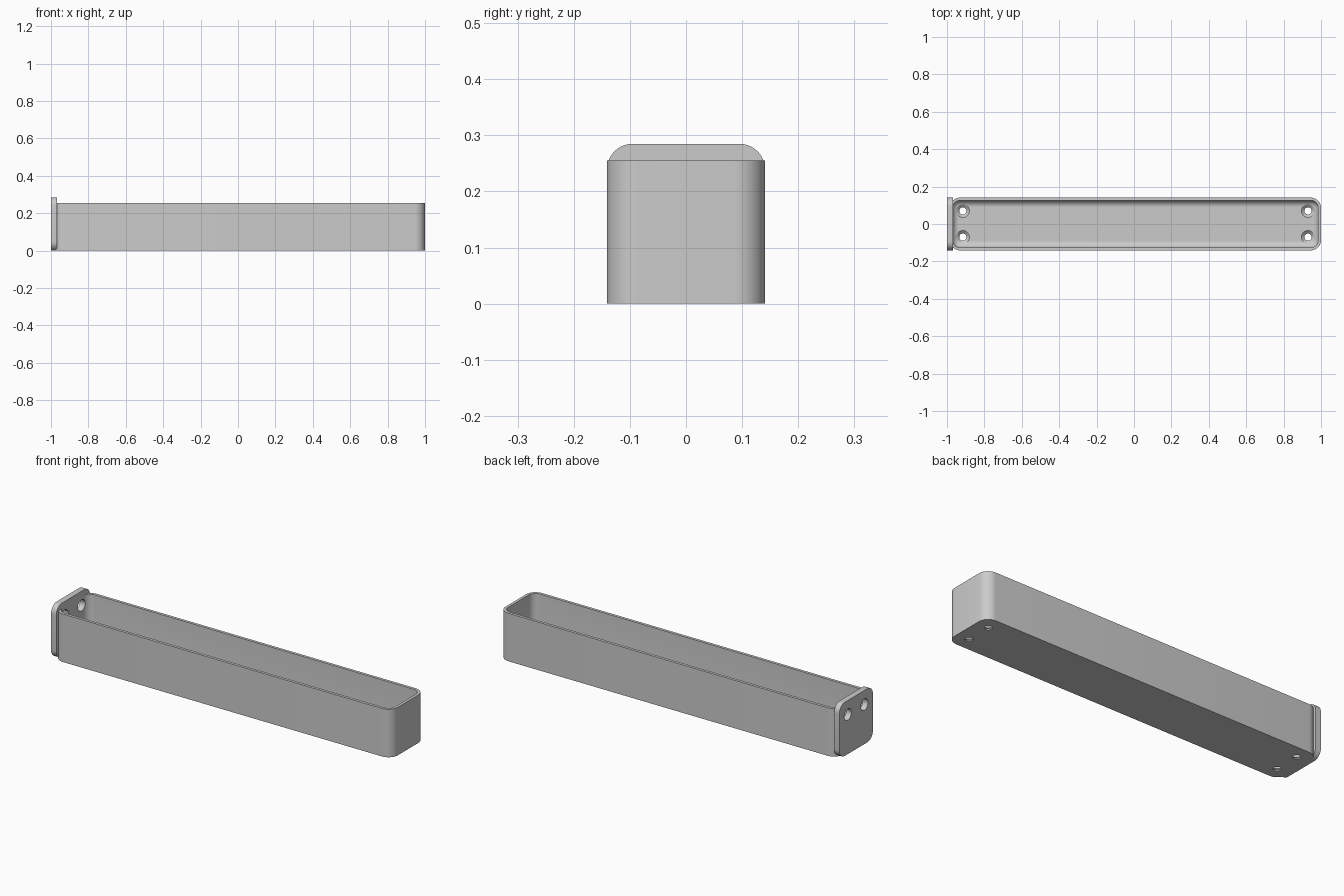
import bpy, bmesh
from math import sin, cos, pi, radians
from mathutils import Matrix, Vector

cube = bpy.data.objects.get("Cube")
if cube:
    bpy.data.objects.remove(cube, do_unlink=True)

grey = bpy.data.materials.new("plain grey")
grey.use_nodes = True
grey.diffuse_color = (0.6, 0.6, 0.6, 1)
grey.node_tree.nodes["Principled BSDF"].inputs["Base Color"].default_value = (0.6, 0.6, 0.6, 1)


def rounded_rect(hx, hy, r, steps=10):
    """Outline of a rectangle with rounded corners, centred on the origin."""
    pts = []
    for i, (sx, sy) in enumerate([(1, 1), (-1, 1), (-1, -1), (1, -1)]):
        for k in range(steps + 1):
            a = (i + k / steps) * pi / 2
            pts.append((sx * (hx - r) + r * cos(a), sy * (hy - r) + r * sin(a)))
    return pts


def loft(name, rings, matrix):
    """Skin a list of (outline, height) rings and cap both ends."""
    bm = bmesh.new()
    loops = [[bm.verts.new((x, y, z)) for x, y in outline] for outline, z in rings]
    for a, b in zip(loops, loops[1:]):
        n = len(a)
        for i in range(n):
            bm.faces.new((a[i], a[(i + 1) % n], b[(i + 1) % n], b[i]))
    bm.faces.new(loops[0][::-1])
    bm.faces.new(loops[-1])
    bmesh.ops.recalc_face_normals(bm, faces=bm.faces)
    bm.transform(matrix)
    mesh = bpy.data.meshes.new(name)
    bm.to_mesh(mesh)
    bm.free()
    mesh.materials.append(grey)
    obj = bpy.data.objects.new(name, mesh)
    bpy.context.collection.objects.link(obj)
    return obj


def circle(r, n=40):
    return [(r * cos(2 * pi * i / n), r * sin(2 * pi * i / n)) for i in range(n)]


def cut(obj, cutter):
    bpy.context.view_layer.objects.active = obj
    mod = obj.modifiers.new("hole", 'BOOLEAN')
    mod.operation, mod.solver, mod.object = 'DIFFERENCE', 'EXACT', cutter
    bpy.ops.object.modifier_apply(modifier=mod.name)


# Tray: outer wall, rim, inner wall, then a fillet down to the floor
HX, HY, CX, R = 0.9925, 0.141, 0.0075, 0.055
HEIGHT, WALL, FLOOR, FILLET = 0.255, 0.015, 0.02, 0.035


def tray_ring(inset, z):
    return rounded_rect(HX - inset, HY - inset, R - inset), z


rings = [tray_ring(0, 0), tray_ring(0, HEIGHT), tray_ring(WALL, HEIGHT)]
for k in range(9):
    a = k / 8 * pi / 2
    rings.append(tray_ring(WALL + FILLET * (1 - cos(a)), FLOOR + FILLET * (1 - sin(a))))
tray = loft("tray", rings, Matrix.Translation((CX, 0, 0)))

# Mounting plate standing across the left-hand end
PLATE_H = 0.285
outline = rounded_rect(PLATE_H / 2, HY, 0.046)
upright = Matrix.Translation((-1, 0, PLATE_H / 2)) @ Matrix.Rotation(radians(90), 4, 'Y')
plate = loft("mounting_plate", [(outline, 0), (outline, 0.031)], upright)

# Countersunk floor holes and plain plate holes
cutters = []
for y in (-0.07, 0.07):
    for x in (-0.915, 0.93):
        profile = [(0.019, -0.02), (0.019, 0.006), (0.035, FLOOR), (0.035, 0.08)]
        c = loft("floor_hole_cutter", [(circle(r), z) for r, z in profile],
                 Matrix.Translation((x, y, 0)))
        cut(tray, c)
        cutters.append(c)
    c = loft("plate_hole_cutter", [(circle(0.03), -0.04), (circle(0.03), 0.05)],
             Matrix.Translation((-1, y, 0.21)) @ Matrix.Rotation(radians(90), 4, 'Y'))
    cut(tray, c)
    cut(plate, c)
    cutters.append(c)
for c in cutters:
    bpy.data.objects.remove(c, do_unlink=True)

# Smooth the rounded areas and keep the edges crisp
for obj in bpy.context.view_layer.objects:
    obj.select_set(obj in (tray, plate))
bpy.context.view_layer.objects.active = tray
bpy.ops.object.shade_smooth_by_angle(angle=radians(30))
